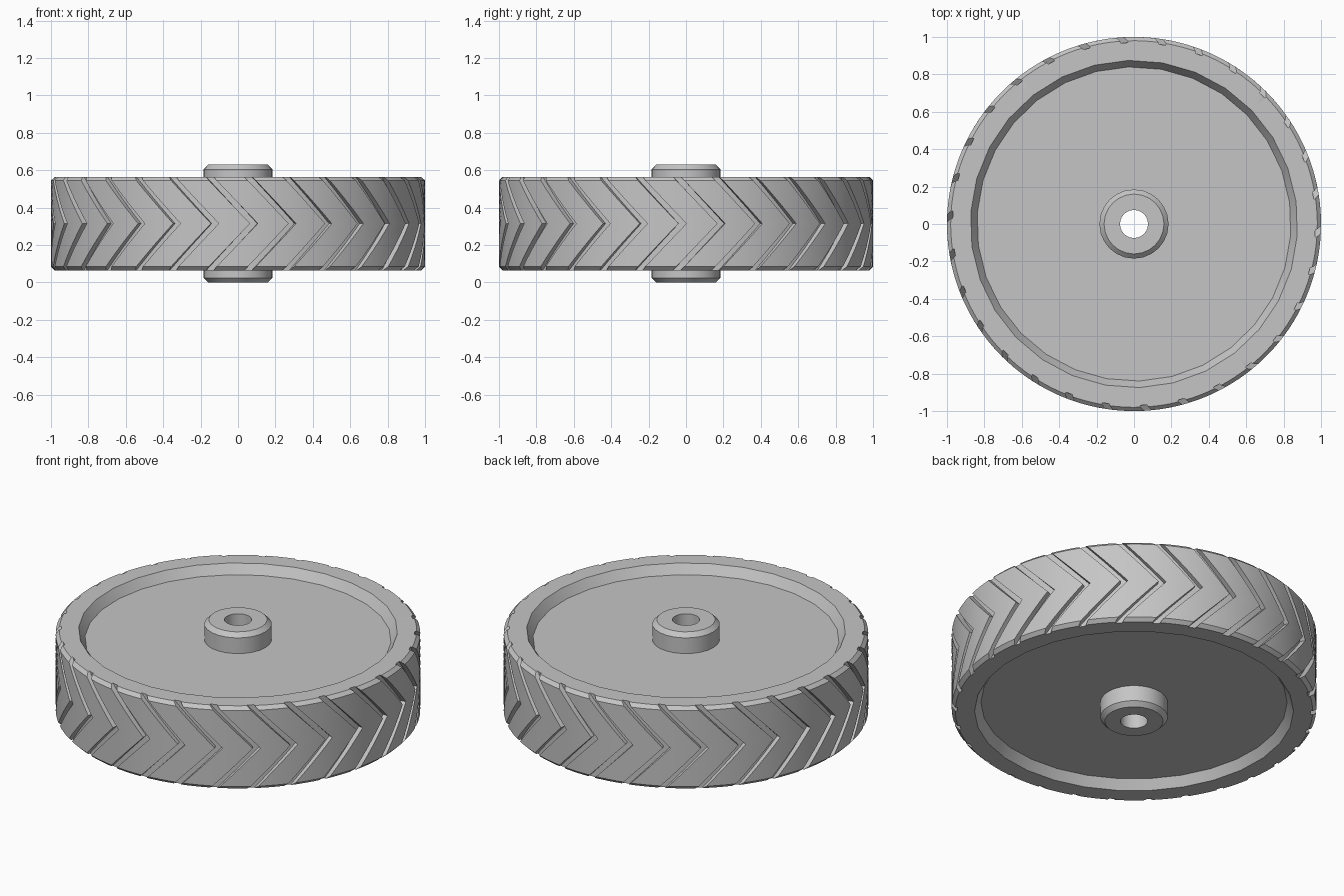
import bpy, bmesh, math

cube = bpy.data.objects.get("Cube")
if cube:
    bpy.data.objects.remove(cube)

# Overall dimensions
MID, HALF = 0.315, 0.25          # tread centre height and half width
PITCHES = 30                     # chevron grooves around the tread
PITCH = 2 * math.pi / PITCHES
GROOVE_W, GROOVE_R = 0.042, 0.97
SWEEP = 0.24                     # how far the groove ends trail the tip (rad)
TIP = math.radians(-86.3)        # angle of one chevron tip edge

grey = bpy.data.materials.new("light grey")
grey.use_nodes = True
colour = (0.56, 0.56, 0.56, 1)
grey.diffuse_color = colour
grey.node_tree.nodes["Principled BSDF"].inputs["Base Color"].default_value = colour


def loft(name, rings):
    """Join closed rings of points, wrapping from the last ring to the first."""
    bm = bmesh.new()
    rows = [[bm.verts.new(p) for p in ring] for ring in rings]
    for i, row in enumerate(rows):
        nxt = rows[(i + 1) % len(rows)]
        for j in range(len(row)):
            k = (j + 1) % len(row)
            bm.faces.new((row[j], row[k], nxt[k], nxt[j]))
    bmesh.ops.remove_doubles(bm, verts=bm.verts, dist=1e-5)
    bmesh.ops.recalc_face_normals(bm, faces=bm.faces)
    mesh = bpy.data.meshes.new(name)
    bm.to_mesh(mesh)
    bm.free()
    mesh.materials.append(grey)
    ob = bpy.data.objects.new(name, mesh)
    bpy.context.collection.objects.link(ob)
    bpy.ops.object.select_all(action='DESELECT')
    ob.select_set(True)
    bpy.context.view_layer.objects.active = ob
    bpy.ops.object.shade_smooth_by_angle(angle=math.radians(30))
    return ob


def polar(r, a, z):
    return (r * math.cos(a), r * math.sin(a), z)


# Columns of one tread pitch: (angle, is it in the groove)
land = PITCH - GROOVE_W
columns = [(0, False), (0, True), (GROOVE_W, True), (GROOVE_W, False)]
columns += [(GROOVE_W + land * f / 4, False) for f in (1, 2, 3)]


def wheel_ring(r, dz):
    z = MID + dz
    inner = r < 0.95
    lag = SWEEP * (1 if inner else abs(dz) / HALF)
    ring = []
    for n in range(PITCHES):
        for a, groove in columns:
            if inner:            # the recess has one side per pitch
                a = 0 if a < PITCH / 2 else PITCH
            rad = min(r, GROOVE_R) if groove else r
            ring.append(polar(rad, TIP + n * PITCH + a - lag, z))
    return ring


# Wheel body: web, recess, rim and grooved tread in one closed section
top = [(0.15, 0.195), (0.84, 0.195), (0.875, HALF), (0.98, HALF)]
tread = [(1.0, 0.23 * (1 - i / 5)) for i in range(11)]
bottom = [(r, -dz) for r, dz in reversed(top)]
loft("wheel_body", [wheel_ring(r, dz) for r, dz in top + tread + bottom])

# Hub: chamfered sleeve with a through bore
SIDES = 24
hub_profile = [(0.075, 0.63), (0.16, 0.63), (0.185, 0.605),
               (0.185, 0.025), (0.16, 0), (0.075, 0)]
loft("hub", [[polar(r, 2 * math.pi * i / SIDES, z) for i in range(SIDES)]
             for r, z in hub_profile])
